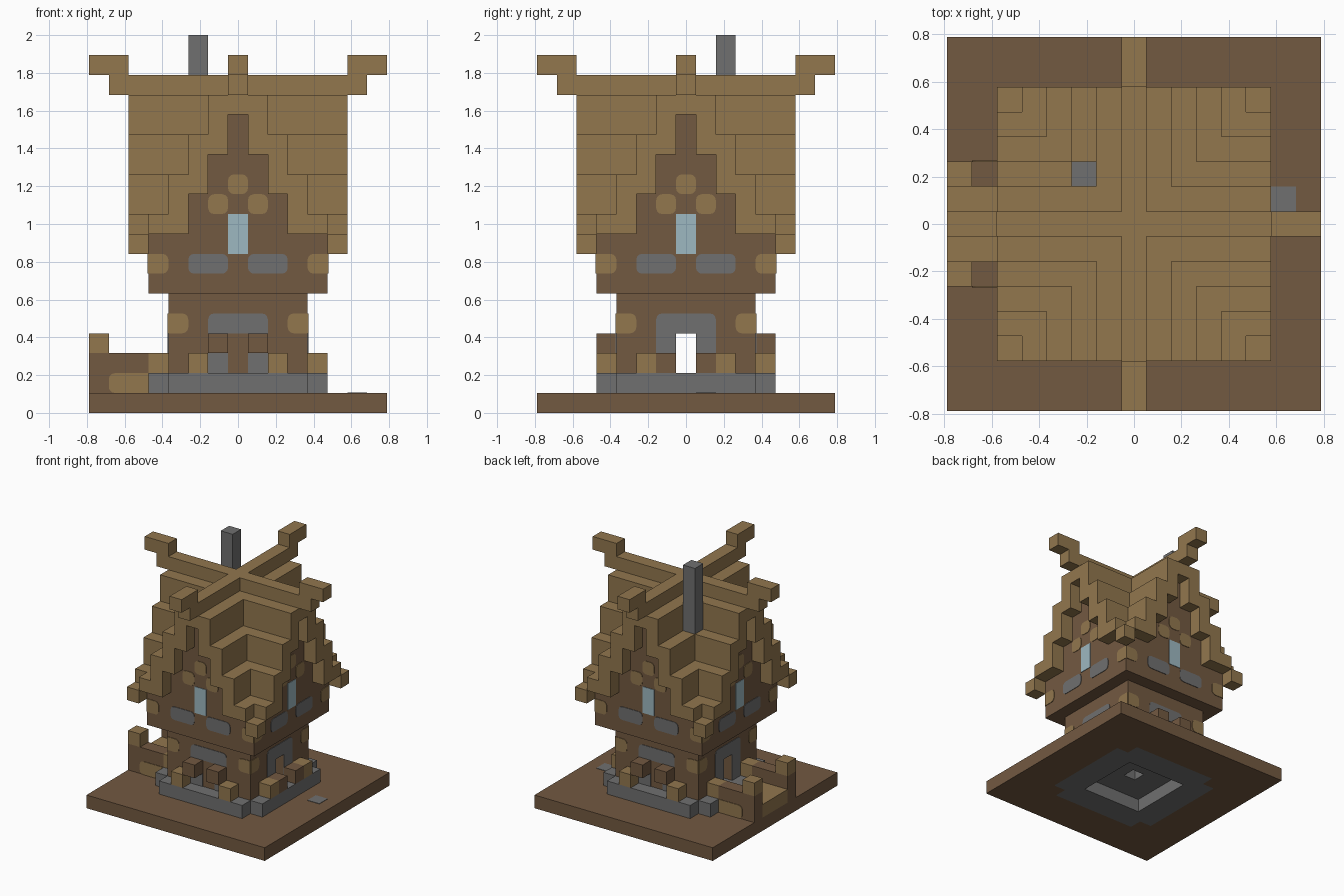
import bpy, bmesh
from math import pi, sin, cos
from mathutils import Matrix

old = bpy.data.objects.get("Cube")
if old:
    bpy.data.objects.remove(old, do_unlink=True)

U = 2 / 19          # edge of one block
THICK = 0.04        # painted plate thickness, in blocks
ALL = (0, 1, 2, 3)


def material(name, rgb):
    m = bpy.data.materials.new(name)
    m.use_nodes = True
    m.diffuse_color = (*rgb, 1)
    m.node_tree.nodes["Principled BSDF"].inputs["Base Color"].default_value = (*rgb, 1)
    return m


BROWN = material("dark_wood", (0.171, 0.100, 0.053))
TAN = material("light_wood", (0.287, 0.184, 0.076))
GREY = material("stone", (0.162, 0.162, 0.162))
BLUE = material("glass", (0.337, 0.479, 0.533))


def finish(name, mat, bm):
    bmesh.ops.scale(bm, vec=(U, U, U), verts=bm.verts)
    bmesh.ops.recalc_face_normals(bm, faces=bm.faces)
    mesh = bpy.data.meshes.new(name)
    bm.to_mesh(mesh)
    bm.free()
    mesh.materials.append(mat)
    obj = bpy.data.objects.new(name, mesh)
    bpy.context.collection.objects.link(obj)


def turn(k):
    return Matrix.Rotation(k * pi / 2, 4, 'Z')


def blocks(name, mat, boxes, turns=(0,)):
    """Boxes as first/last block in x and y, then bottom and top in z."""
    bm = bmesh.new()
    for k in turns:
        for x0, x1, y0, y1, z0, z1 in boxes:
            place = Matrix.Translation(((x0 + x1) / 2, (y0 + y1) / 2, (z0 + z1) / 2))
            size = Matrix.Diagonal((x1 - x0 + 1, y1 - y0 + 1, z1 - z0, 1))
            bmesh.ops.create_cube(bm, size=1, matrix=turn(k) @ place @ size)
    finish(name, mat, bm)


def plates(name, mat, y, rects, turns=ALL):
    """Thin plates on the wall plane y; rounded corners listed as a b c d
    (low left, low right, top right, top left)."""
    bm = bmesh.new()
    r = 0.3
    for k in turns:
        for x0, x1, z0, z1, rounded in rects:
            x0, x1 = x0 - 0.5, x1 + 0.5
            corners = [(x0, z0, 1, 1), (x1, z0, -1, 1), (x1, z1, -1, -1), (x0, z1, 1, -1)]
            pts = []
            for i, (cx, cz, sx, sz) in enumerate(corners):
                if "abcd"[i] in rounded:
                    for j in range(4):
                        a = pi + i * pi / 2 + j * pi / 6
                        pts.append((cx + sx * r + r * cos(a), cz + sz * r + r * sin(a)))
                else:
                    pts.append((cx, cz))
            verts = [bm.verts.new(turn(k) @ Matrix.Translation((px, y, pz)).translation)
                     for px, pz in pts]
            face = bm.faces.new(verts)
            out = bmesh.ops.extrude_face_region(bm, geom=[face])
            push = turn(k) @ Matrix.Translation((0, -THICK, 0)).translation
            bmesh.ops.translate(bm, vec=push,
                                verts=[v for v in out["geom"] if isinstance(v, bmesh.types.BMVert)])
    finish(name, mat, bm)


# Ground slab with a square pit and stone footing beneath the house
blocks("ground", BROWN, [(-7, 4, -7, -5, 0, 1), (4, 4, -4, -4, 0, 1)], ALL)
blocks("footing", GREY, [(-3, 2, -3, -3, 0, 1), (-3, 3, -4, -4, 0, 1)], ALL)
blocks("ground_stone", GREY, [(6, 6, 1, 1, 0.9, 1.03)])

# Stone floor with a shaft, and a low plinth on each side
blocks("floor", GREY, [(-3, 0, -3, -1, 1, 2)], ALL)
blocks("plinth", GREY, [(-3, 3, -4, -4, 1, 2)], ALL)

# Lower storey, open from side to side
blocks("front_and_back_wall", BROWN, [(-3, 3, -3, -3, 2, 6)], (0, 2))
blocks("side_wall", BROWN,
       [(-2, -1, -3, -3, 2, 6), (1, 2, -3, -3, 2, 6), (0, 0, -3, -3, 4, 6)], (1, 3))
plates("stone_arch", GREY, -3.5,
       [(-1, 1, 4, 5, "cd"), (-1, -1, 2, 4, ""), (1, 1, 2, 4, "")])
plates("lower_log_ends", TAN, -3.5, [(-3, -3, 4, 5, "bc"), (3, 3, 4, 5, "ad")])

# Fence posts and shutters round the house
blocks("fence_post", TAN, [(s * 2, s * 2, -4, -4, 2, 3) for s in (-1, 1)], ALL)
blocks("shutter", BROWN, [(s, s, -4, -4, 3, 4) for s in (-1, 1)], (0, 2))
blocks("door_step_post", BROWN, [(s, s, -4, -4, 2, 3) for s in (-1, 1)], (1,))

# Porch on the right side
blocks("porch_deck", TAN, [(-7, -5, -1, 1, 1, 2)])
blocks("porch_wall", BROWN, [(-7, -5, s * 2, s * 2, 1, 3) for s in (-1, 1)])
blocks("porch_post_cap", TAN, [(-7, -7, s * 2, s * 2, 3, 4) for s in (-1, 1)])
plates("porch_plank_front", TAN, -2.5, [(-6, -5, 1, 2, "ad")], (0,))
plates("porch_plank_back", TAN, -2.5, [(5, 6, 1, 2, "bc")], (2,))

# Upper storey and the stepped gables
gable = [(-2, 2, 9, 11), (-1, 1, 11, 13), (0, 0, 13, 15)]
blocks("upper_storey", BROWN, [(-4, 4, -4, 4, 6, 9)])
blocks("gable", BROWN, [(a, b, -4, 4, z0, z1) for a, b, z0, z1 in gable], (0, 1))
plates("window", BLUE, -4.5, [(0, 0, 8, 10, "")])
plates("stone_panels", GREY, -4.5, [(-2, -1, 7, 8, "abcd"), (1, 2, 7, 8, "abcd")])
plates("upper_log_ends", TAN, -4.5, [(-4, -4, 7, 8, "bc"), (4, 4, 7, 8, "ad")])
plates("window_trim", TAN, -4.5,
       [(-1, -1, 10, 11, "abcd"), (1, 1, 10, 11, "abcd"), (0, 0, 11, 12, "abcd")])

# Crossed roof: each step is an L of blocks in every quarter
steps = [(15, 16), (13, 16), (11, 14), (9, 12), (9, 10), (8, 9)]
roof = []
for d, (low, high) in enumerate(steps):
    roof.append((d, 5, d, d, low, high))
    if 0 < d < 5:
        roof.append((d, d, d + 1, 5, low, high))
blocks("roof", TAN, roof, ALL)

# Ridge beams with raised horns, and the chimney
blocks("ridge_beam", TAN, [(0, 0, -6, 6, 16, 17)], (0, 1))
blocks("ridge_horn", TAN, [(0, 0, -7, -6, 17, 18)], ALL)
blocks("chimney", GREY, [(-2, -2, 2, 2, 13, 19)])
